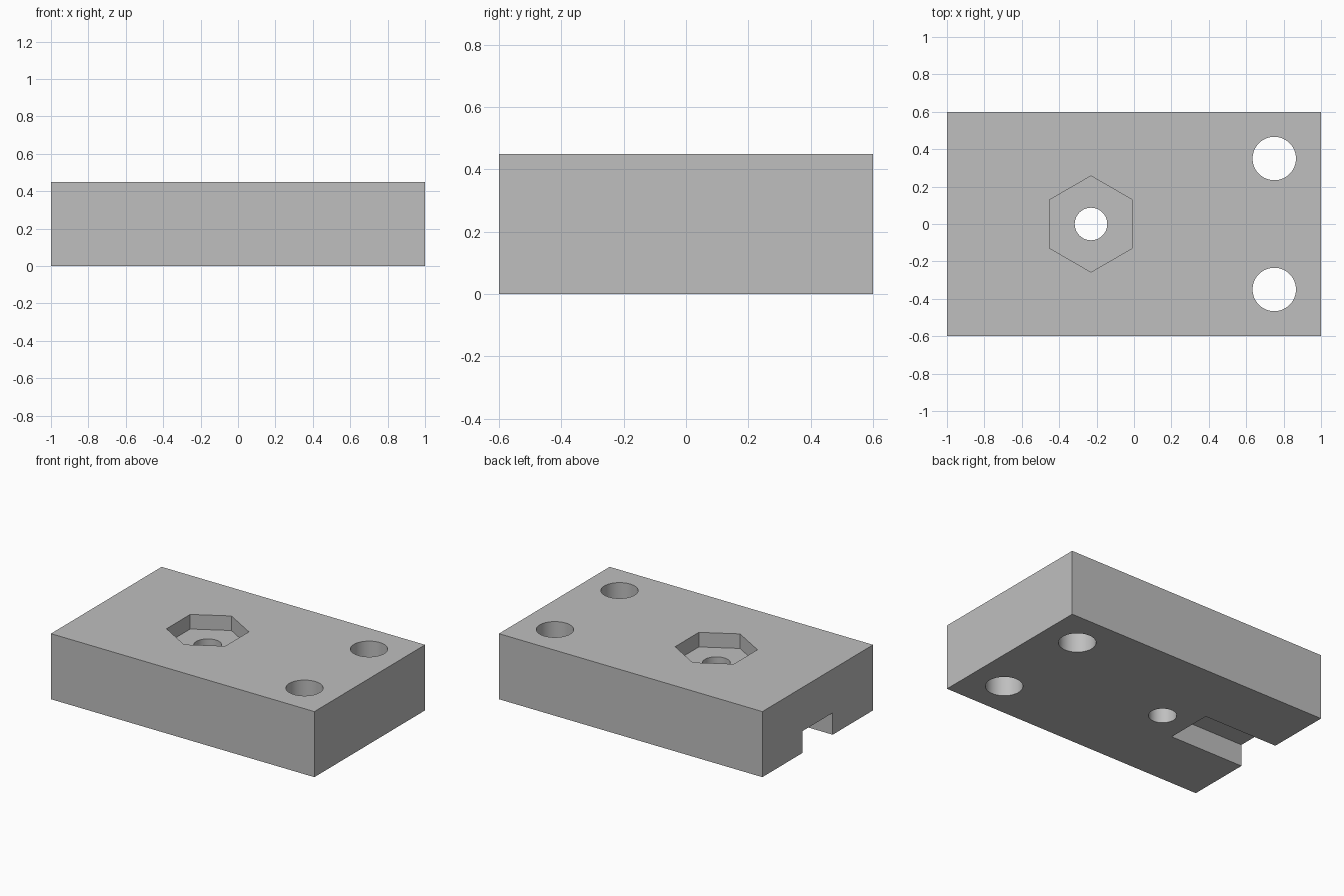
import bpy
from math import radians

old = bpy.data.objects.get("Cube")
if old:
    bpy.data.objects.remove(old, do_unlink=True)

LENGTH, WIDTH, HEIGHT = 2.0, 1.2, 0.45
NUT_X, BOLT_X, BOLT_Y = -0.23, 0.75, 0.35

grey = bpy.data.materials.new("plain_grey")
grey.use_nodes = True
colour = (0.52, 0.52, 0.52, 1)
grey.diffuse_color = colour
grey.node_tree.nodes["Principled BSDF"].inputs["Base Color"].default_value = colour


def box(name, size, location):
    bpy.ops.mesh.primitive_cube_add(size=1, location=location)
    ob = bpy.context.object
    ob.name = name
    ob.scale = size
    bpy.ops.object.transform_apply(location=False, rotation=False, scale=True)
    ob.data.materials.append(grey)
    return ob


def prism(name, sides, radius, x, y, bottom, top):
    bpy.ops.mesh.primitive_cylinder_add(
        vertices=sides, radius=radius, depth=top - bottom,
        location=(x, y, (bottom + top) / 2))
    ob = bpy.context.object
    ob.name = name
    ob.data.materials.append(grey)
    return ob


# Solid block
block = box("block", (LENGTH, WIDTH, HEIGHT), (0, 0, HEIGHT / 2))

# Through holes, hexagonal nut pocket and the slot under the -x end
cutters = [prism("bolt_hole_cutter", 64, 0.116, BOLT_X, side * BOLT_Y, -0.1, HEIGHT + 0.1)
           for side in (-1, 1)]
cutters += [
    prism("centre_hole_cutter", 64, 0.087, NUT_X, 0, -0.1, HEIGHT + 0.1),
    prism("nut_pocket_cutter", 6, 0.257, NUT_X, 0, HEIGHT - 0.1, HEIGHT + 0.1),
    box("end_slot_cutter", (0.76, 0.325, 0.3), (-0.82, 0, 0)),
]

# Cut each one out of the block
bpy.ops.object.select_all(action='DESELECT')
bpy.context.view_layer.objects.active = block
block.select_set(True)
for cutter in cutters:
    cutter.hide_render = True
    mod = block.modifiers.new(cutter.name, 'BOOLEAN')
    mod.operation = 'DIFFERENCE'
    mod.solver = 'EXACT'
    mod.object = cutter
    bpy.ops.object.modifier_apply(modifier=mod.name)
    bpy.data.objects.remove(cutter, do_unlink=True)

bpy.ops.object.shade_smooth_by_angle(angle=radians(30))
